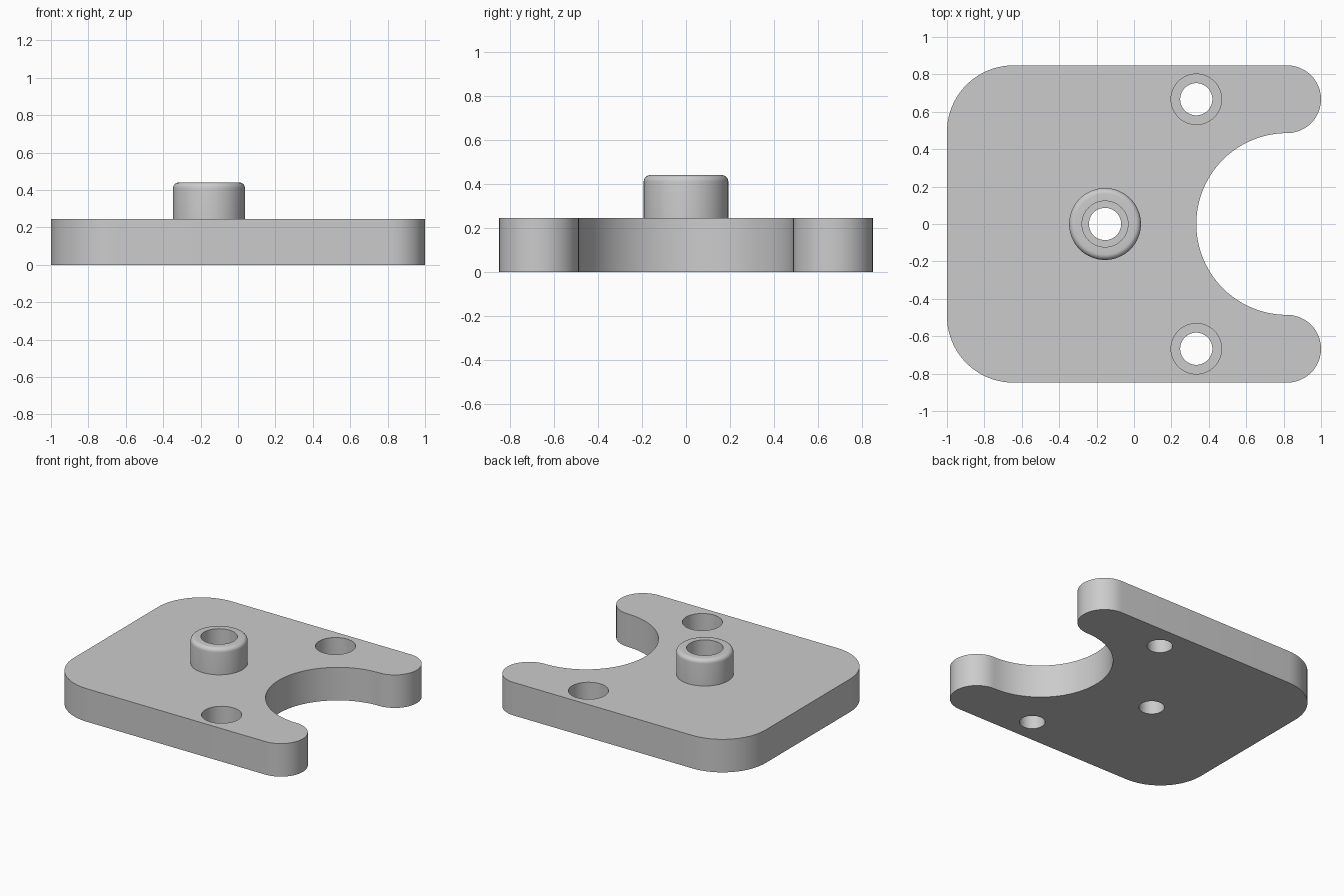
import bpy
import bmesh
from math import sin, cos, pi, radians

if "Cube" in bpy.data.objects:
    bpy.data.objects.remove(bpy.data.objects["Cube"], do_unlink=True)

TOP = 0.245          # plate thickness
BOSS_TOP = 0.44
HOLE_R = 0.086
BOSS_X = -0.155
BOSS_BORE_R = 0.123
HOLE_X, ARM_Y = 0.333, 0.667

grey = bpy.data.materials.new("plain grey")
grey.use_nodes = True
colour = (0.6, 0.6, 0.6, 1)
grey.diffuse_color = colour
grey.node_tree.nodes["Principled BSDF"].inputs["Base Color"].default_value = colour


def add_object(name, bm):
    bmesh.ops.recalc_face_normals(bm, faces=bm.faces[:])
    mesh = bpy.data.meshes.new(name)
    bm.to_mesh(mesh)
    bm.free()
    mesh.materials.append(grey)
    obj = bpy.data.objects.new(name, mesh)
    bpy.context.collection.objects.link(obj)
    return obj


def arc(cx, cy, r, start, end, steps):
    angles = [radians(start + (end - start) * i / steps) for i in range(steps + 1)]
    return [(cx + r * cos(a), cy + r * sin(a)) for a in angles]


def lathe(name, profile, x=0, y=0, sides=64):
    """Revolve (radius, z) points; a zero radius closes the end."""
    bm = bmesh.new()
    verts = [bm.verts.new((r, 0, z)) for r, z in profile]
    edges = [bm.edges.new(pair) for pair in zip(verts, verts[1:])]
    bmesh.ops.spin(bm, geom=verts + edges, cent=(0, 0, 0), axis=(0, 0, 1),
                   angle=2 * pi, steps=sides, use_duplicate=False)
    bmesh.ops.remove_doubles(bm, verts=bm.verts[:], dist=1e-5)
    bmesh.ops.translate(bm, verts=bm.verts[:], vec=(x, y, 0))
    return add_object(name, bm)


def smooth(obj):
    bpy.ops.object.select_all(action="DESELECT")
    obj.select_set(True)
    bpy.context.view_layer.objects.active = obj
    bpy.ops.object.shade_smooth_by_angle(angle=radians(30))


# Plate outline: notch, upper arm tip, two back corners, lower arm tip
arm_r, notch_r, corner_r = 0.181, 0.486, 0.355
half_y = ARM_Y + arm_r
arm_x = 1 - arm_r
corner_x, corner_y = corner_r - 1, half_y - corner_r
outline = (arc(arm_x, 0, notch_r, 270, 90, 48)[1:-1]
           + arc(arm_x, ARM_Y, arm_r, -90, 90, 24)
           + arc(corner_x, corner_y, corner_r, 90, 180, 20)
           + arc(corner_x, -corner_y, corner_r, 180, 270, 20)
           + arc(arm_x, -ARM_Y, arm_r, -90, 90, 24))
bm = bmesh.new()
base = bm.faces.new([bm.verts.new((x, y, 0)) for x, y in outline])
extruded = bmesh.ops.extrude_face_region(bm, geom=[base], use_keep_orig=True)
bmesh.ops.translate(bm, vec=(0, 0, TOP),
                    verts=[g for g in extruded["geom"] if isinstance(g, bmesh.types.BMVert)])
plate = add_object("plate", bm)

# Stepped holes: one through the boss, one in each arm
for x, y, bore_r, floor in ((BOSS_X, 0, BOSS_BORE_R, 0.18),
                            (HOLE_X, ARM_Y, 0.135, 0.1),
                            (HOLE_X, -ARM_Y, 0.135, 0.1)):
    cutter = lathe("hole_cutter", [(0, -0.1), (HOLE_R, -0.1), (HOLE_R, floor),
                                   (bore_r, floor), (bore_r, 0.6), (0, 0.6)], x, y)
    cutter.hide_render = True
    cut = plate.modifiers.new("hole", "BOOLEAN")
    cut.operation, cut.solver, cut.object = "DIFFERENCE", "EXACT", cutter
    bpy.context.view_layer.objects.active = plate
    bpy.ops.object.modifier_apply(modifier=cut.name)
    bpy.data.objects.remove(cutter, do_unlink=True)
smooth(plate)

# Hollow boss with a rounded top rim
boss_r, fillet = 0.192, 0.03
rim = arc(boss_r - fillet, BOSS_TOP - fillet, fillet, 0, 90, 6)
boss = lathe("boss", [(boss_r, TOP)] + rim
             + [(BOSS_BORE_R, BOSS_TOP), (BOSS_BORE_R, TOP)], BOSS_X)
smooth(boss)
